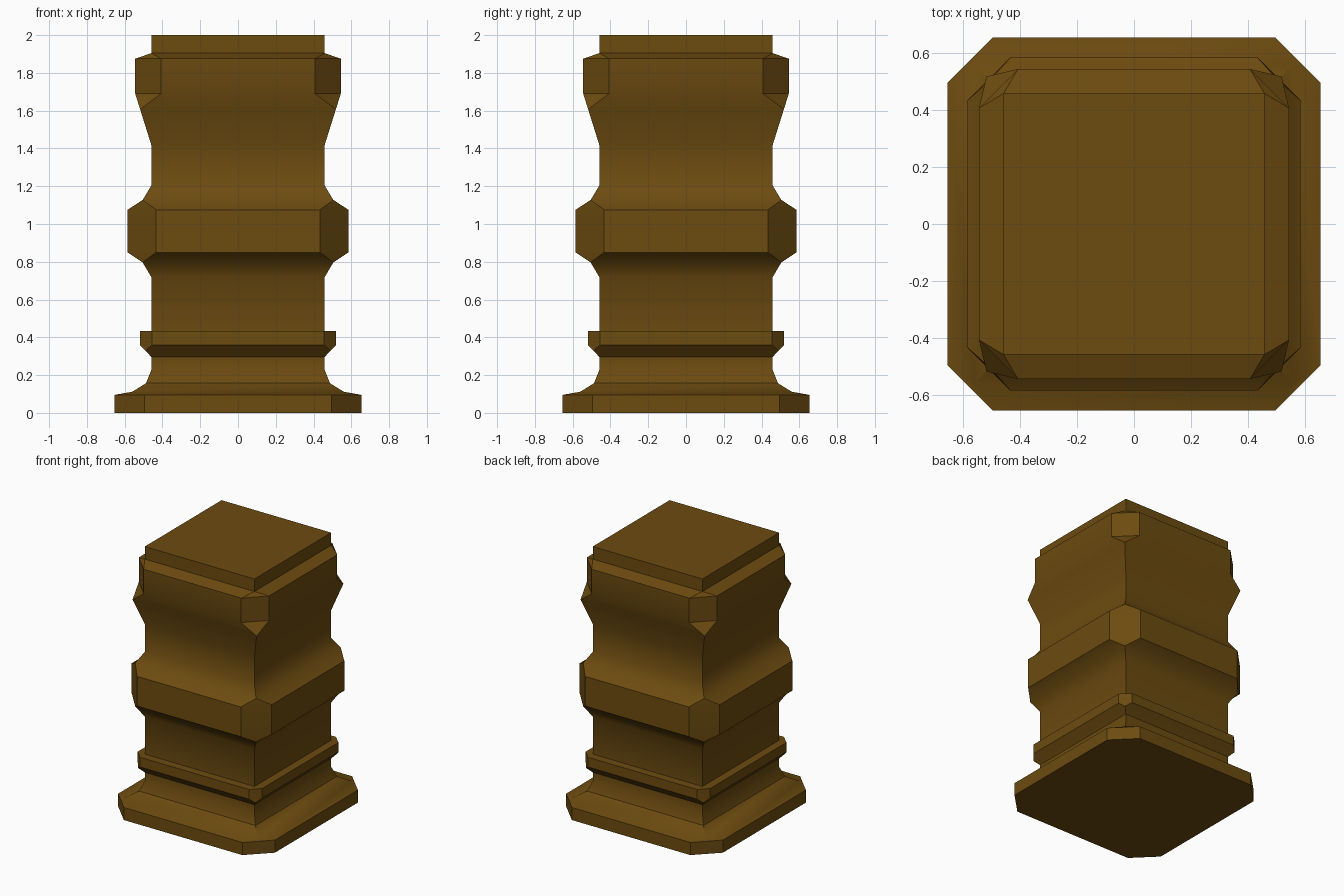
import bpy, bmesh, math

if "Cube" in bpy.data.objects:
    bpy.data.objects.remove(bpy.data.objects["Cube"])

# Pillar profile from bottom to top: height, half width, corner cut,
# and whether the band above this ring is smoothly shaded
RINGS = [
    (0.00, 0.655, 0.16, 0), (0.095, 0.655, 0.16, 1), (0.112, 0.56, 0, 1),       # plinth
    (0.157, 0.487, 0, 1), (0.23, 0.458, 0, 0), (0.295, 0.458, 0, 0),            # neck
    (0.33, 0.49, 0, 0), (0.36, 0.52, 0.065, 0), (0.433, 0.52, 0.065, 0),        # lower trim
    (0.433, 0.458, 0, 0), (0.717, 0.458, 0, 1),                                 # lower shaft
    (0.797, 0.505, 0, 1), (0.85, 0.585, 0.152, 0), (1.075, 0.585, 0.152, 1),    # middle collar
    (1.127, 0.505, 0, 1), (1.205, 0.458, 0, 0), (1.415, 0.458, 0, 0),           # upper shaft
    (1.607, 0.518, 0, 0), (1.69, 0.544, 0.137, 0), (1.875, 0.544, 0.137, 0),    # capital
    (1.905, 0.458, 0, 0), (2.00, 0.458, 0, 0),                                  # top slab
]


def make_ring(bm, z, w, c):
    """Eight vertex slots counter-clockwise; an uncut corner shares one vertex."""
    ring = []
    for sx, sy in ((1, 1), (-1, 1), (-1, -1), (1, -1)):
        pair = [(sx * w, sy * (w - c), z), (sx * (w - c), sy * w, z)]
        if sx * sy < 0:
            pair.reverse()
        a = bm.verts.new(pair[0])
        ring += [a, bm.verts.new(pair[1]) if c else a]
    return ring


def face(bm, verts, smooth=False):
    verts = list(dict.fromkeys(verts))
    if len(verts) > 2:
        bm.faces.new(verts).smooth = bool(smooth)


bm = bmesh.new()
rings = [make_ring(bm, z, w, c) for z, w, c, s in RINGS]
for k, (low, high) in enumerate(zip(rings, rings[1:])):
    for i in range(8):
        j = (i + 1) % 8
        face(bm, (low[i], low[j], high[j], high[i]), RINGS[k][3])
face(bm, rings[0][::-1])
face(bm, rings[-1])
bmesh.ops.recalc_face_normals(bm, faces=bm.faces)

mesh = bpy.data.meshes.new("pillar")
bm.to_mesh(mesh)
bm.free()
mesh.set_sharp_from_angle(angle=math.radians(33))

# Brown material
mat = bpy.data.materials.new("brown")
mat.diffuse_color = (0.15, 0.07, 0.005, 1)
mat.use_nodes = True
mat.node_tree.nodes["Principled BSDF"].inputs["Base Color"].default_value = mat.diffuse_color
mesh.materials.append(mat)
bpy.context.collection.objects.link(bpy.data.objects.new("pillar", mesh))
